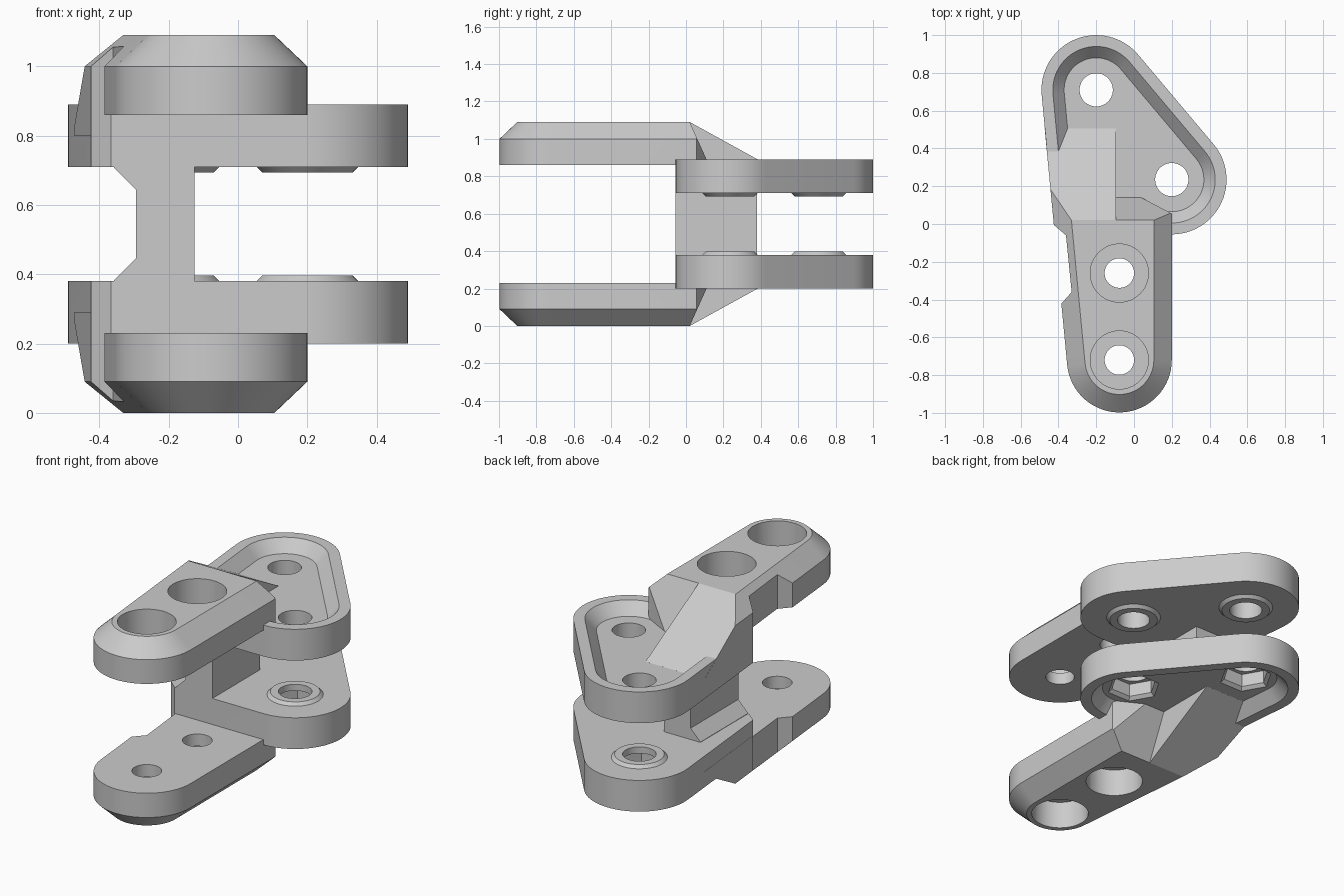
import bpy, bmesh
from math import cos, sin, radians

cube = bpy.data.objects.get("Cube")
if cube:
    bpy.data.objects.remove(cube, do_unlink=True)

HEIGHT = 1.09
PIVOTS = [(0.2, 0.235), (-0.2, 0.71)]          # holes of the rear plate
BOLTS = [(-0.0775, -0.72), (-0.0775, -0.26)]   # holes of the front arm
LEAN = 185.4                                   # outward angle of the long slanted side

grey = bpy.data.materials.new("light_grey")
grey.use_nodes = True
grey.diffuse_color = (0.6, 0.6, 0.6, 1)
grey.node_tree.nodes["Principled BSDF"].inputs["Base Color"].default_value = (0.6, 0.6, 0.6, 1)


def arc(center, r, a0, a1, n=24):
    return [(center[0] + r * cos(radians(a0 + (a1 - a0) * i / n)),
             center[1] + r * sin(radians(a0 + (a1 - a0) * i / n))) for i in range(n + 1)]


def circle(center, r, n=48):
    return arc(center, r, 0, 360, n)[:-1]


def box(x0, x1, y0, y1):
    return [(x0, y0), (x1, y0), (x1, y1), (x0, y1)]


def side_x(y, r=0.29):
    """x of the slanted side, at distance r from the rear pivot."""
    cx, cy = PIVOTS[1]
    return cx + (r - (y - cy) * sin(radians(LEAN))) / cos(radians(LEAN))


def loft(name, *rings):
    """Closed solid through (outline, z) rings with outward normals."""
    bm = bmesh.new()
    loops = [[bm.verts.new((x, y, z)) for x, y in pts] for pts, z in rings]
    bm.faces.new(loops[0][::-1])
    bm.faces.new(loops[-1])
    for a, b in zip(loops, loops[1:]):
        for i in range(len(a)):
            j = (i + 1) % len(a)
            bm.faces.new((a[i], a[j], b[j], b[i]))
    if bm.calc_volume(signed=True) < 0:
        bmesh.ops.reverse_faces(bm, faces=bm.faces[:])
    mesh = bpy.data.meshes.new(name)
    bm.to_mesh(mesh)
    bm.free()
    mesh.materials.append(grey)
    obj = bpy.data.objects.new(name, mesh)
    bpy.context.collection.objects.link(obj)
    return obj


def volume(mesh):
    bm = bmesh.new()
    bm.from_mesh(mesh)
    result = bm.calc_volume(signed=True)
    bm.free()
    return result


def combine(target, other, operation):
    """Boolean that keeps the first solver result with a plausible volume."""
    a, b = volume(target.data), volume(other.data)
    low, high = (max(a, b), a + b) if operation == 'UNION' else (a * 0.25, a)
    mod = target.modifiers.new("combine", 'BOOLEAN')
    mod.operation, mod.object = operation, other
    result = None
    for solver in ('MANIFOLD', 'EXACT', 'FLOAT'):
        mod.solver = solver
        graph = bpy.context.evaluated_depsgraph_get()
        mesh = bpy.data.meshes.new_from_object(target.evaluated_get(graph))
        if low * 0.999 < volume(mesh) < high * 0.99999:
            result = mesh
            break
    target.modifiers.remove(mod)
    if result:
        target.data = result
    elif operation == 'UNION':
        bm = bmesh.new()
        bm.from_mesh(target.data)
        bm.from_mesh(other.data)
        bm.to_mesh(target.data)
        bm.free()
    bpy.data.objects.remove(other, do_unlink=True)


def plate_outline(r):
    low = PIVOTS[0][1] - r
    return (arc(PIVOTS[0], r, -90, 40.1) + arc(PIVOTS[1], r, 40.1, LEAN)
            + [(side_x(low, r), low)])


def arm_outline(inset):
    right = 0.2 - inset
    return (arc(BOLTS[0], 0.2775 - inset, 0, LEAN - 360, 32)
            + [(side_x(0.505, 0.291 - inset), 0.505), (-0.05, 0.505),
               (-0.05, 0.187), (right, 0.055 + inset * 0.528)])


# Rear plate with its dished recess
body = loft("clevis_bracket", (plate_outline(0.29), 0.71), (plate_outline(0.29), 0.89))
combine(body, loft("recess", (plate_outline(0.17), 0.823), (plate_outline(0.239), 0.90)), 'DIFFERENCE')

# Front arm running back into a ridge; cutters slope the ridge and heel and free the underside
arm = loft("arm", (arm_outline(0), 0.8), (arm_outline(0), 1.0), (arm_outline(0.095), HEIGHT))
combine(arm, loft("ridge_cut", (box(-0.8, 0.5, 0.547, 0.9), 0.8), (box(-0.8, 0.5, -0.016, 0.9), 1.11)), 'DIFFERENCE')
combine(arm, loft("heel_cut", (box(-0.095, 0.5, 0.155, 0.9), 0.79), (box(-0.095, 0.5, 0.011, 0.9), 1.11)), 'DIFFERENCE')
combine(arm, loft("under_cut", (box(-0.8, 0.5, -1.2, -0.05), 0.7), (box(-0.8, 0.5, -1.2, -0.05), 0.86)), 'DIFFERENCE')
combine(body, arm, 'UNION')

# Side notch
notch = [(-0.6, -0.425), (-0.388, -0.425), (-0.33, -0.36), (-0.36, -0.06), (-0.43, 0), (-0.6, 0)]
combine(body, loft("notch", (notch, 0.6), (notch, 1.2)), 'DIFFERENCE')

# Bosses and pivot holes, then bolt holes with counterbores
for p in PIVOTS:
    combine(body, loft("boss", (circle(p, 0.13), 0.693), (circle(p, 0.147), 0.71),
                       (circle(p, 0.147), 0.75)), 'UNION')
    combine(body, loft("pivot_hole", (circle(p, 0.088), 0.6), (circle(p, 0.088), 1.2)), 'DIFFERENCE')
for p in BOLTS:
    combine(body, loft("bolt_hole", (circle(p, 0.078), 0.8), (circle(p, 0.078), 1.2)), 'DIFFERENCE')
    combine(body, loft("counterbore", (circle(p, 0.154), 0.93), (circle(p, 0.154), 1.2)), 'DIFFERENCE')

# Lower half is a mirrored copy with hexagonal nut pockets
lower = body.copy()
lower.data = body.data.copy()
lower.name = "lower_half"
bpy.context.collection.objects.link(lower)
for v in lower.data.vertices:
    v.co.z = HEIGHT - v.co.z
lower.data.flip_normals()
for p in PIVOTS:
    combine(lower, loft("nut_pocket", (circle(p, 0.16, 6), 0.255), (circle(p, 0.125, 6), 0.285),
                        (circle(p, 0.125, 6), 0.36)), 'DIFFERENCE')

# Web joining both halves, flared where it meets the plates
web_levels = ((-0.358, 0.36), (-0.358, 0.382), (-0.295, 0.445),
              (-0.295, 0.645), (-0.358, 0.708), (-0.358, 0.73))
web = loft("web", *[(box(x, -0.125, -0.055, 0.38), z) for x, z in web_levels])
combine(body, web, 'UNION')
combine(body, lower, 'UNION')

bpy.ops.object.select_all(action='DESELECT')
body.select_set(True)
bpy.context.view_layer.objects.active = body
bpy.ops.object.shade_smooth_by_angle(angle=radians(25))
